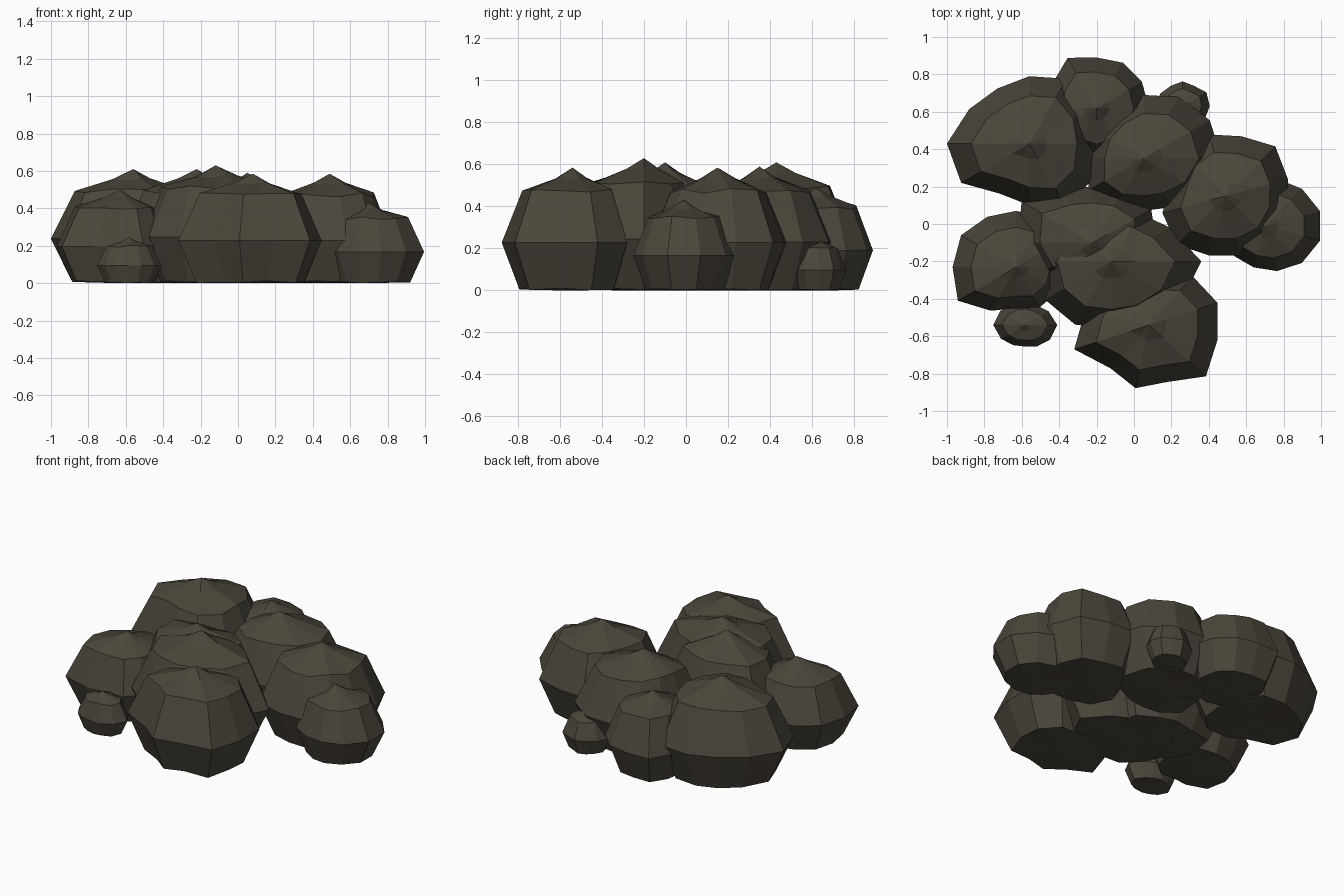
import bpy, bmesh, math, random

if "Cube" in bpy.data.objects:
    bpy.data.objects.remove(bpy.data.objects["Cube"])

random.seed(4)
SIDES = 12

stone = bpy.data.materials.new("dark brown stone")
stone.diffuse_color = (0.072, 0.062, 0.044, 1)
stone.use_nodes = True
stone.node_tree.nodes["Principled BSDF"].inputs["Base Color"].default_value = stone.diffuse_color


def boulder(name, x, y, height, radii, turn=0):
    """Faceted dome: foot ring, widest ring, shoulder ring, crown ring and a peak."""
    bm = bmesh.new()
    # radius share, height share, unevenness
    profile = [(0.75, 0.012, 0.012), (1.0, 0.39, 0.0), (0.71, 0.81, 0.02), (0.25, 0.91, 0.012)]
    rings = []
    for share, level, rough in profile:
        ring = []
        for i, r in enumerate(radii):
            a = math.tau * i / SIDES + math.radians(turn)
            z = height * (level + random.uniform(-rough, rough))
            ring.append(bm.verts.new((x + r * share * math.cos(a),
                                      y + r * share * math.sin(a), z)))
        rings.append(ring)
    peak = bm.verts.new((x, y, height))
    base = bm.verts.new((x, y, 0))
    for i in range(SIDES):
        j = (i + 1) % SIDES
        bm.faces.new((rings[0][j], rings[0][i], base))
        for low, high in zip(rings, rings[1:]):
            bm.faces.new((low[i], low[j], high[j], high[i]))
        bm.faces.new((rings[-1][i], rings[-1][j], peak))
    mesh = bpy.data.meshes.new(name)
    bm.to_mesh(mesh)
    bm.free()
    mesh.materials.append(stone)
    bpy.context.collection.objects.link(bpy.data.objects.new(name, mesh))


def oval(rx, ry):
    """Slightly uneven oval outline."""
    out = []
    for i in range(SIDES):
        a = math.tau * i / SIDES
        r = 1 / math.hypot(math.cos(a) / rx, math.sin(a) / ry)
        out.append(r * random.uniform(0.95, 1.06))
    return out


# Large boulders: outline radius every 30 degrees, starting at +x (plus turn)
boulder("back_left_boulder", -0.56, 0.43, 0.61,
        [.36, .38, .40, .36, .34, .37, .44, .42, .31, .33, .39, .39])
boulder("back_boulder", -0.20, 0.62, 0.49,
        [.28, .28, .28, .27, .31, .27, .27, .27, .27, .27, .27, .27])
boulder("middle_boulder", 0.05, 0.35, 0.59,
        [.42, .41, .38, .34, .30, .29, .29, .34, .31, .28, .30, .36])
boulder("right_boulder", 0.49, 0.15, 0.585,
        [.345, .375, .33, .34, .32, .30, .35, .37, .33, .33, .34, .34], 15)
boulder("far_right_boulder", 0.70, -0.01, 0.43,
        [.305, .28, .26, .25, .25, .25, .24, .23, .23, .25, .28, .305], 15)
boulder("centre_boulder", -0.12, -0.20, 0.63,
        [.48, .36, .30, .28, .32, .36, .41, .41, .39, .36, .38, .43])
boulder("left_boulder", -0.63, -0.23, 0.50,
        [.26, .28, .30, .30, .31, .34, .34, .36, .27, .22, .25, .26])
boulder("front_boulder", 0.08, -0.54, 0.585,
        [.385, .35, .27, .27, .29, .35, .42, .31, .345, .32, .41, .375], 18)
boulder("inner_boulder", -0.22, -0.10, 0.61,
        [.34, .36, .32, .30, .33, .44, .40, .35, .30, .30, .30, .32])

# Two small stones
boulder("small_front_stone", -0.585, -0.54, 0.245, oval(.165, .12))
boulder("small_back_stone", 0.26, 0.63, 0.25, oval(.15, .125))
